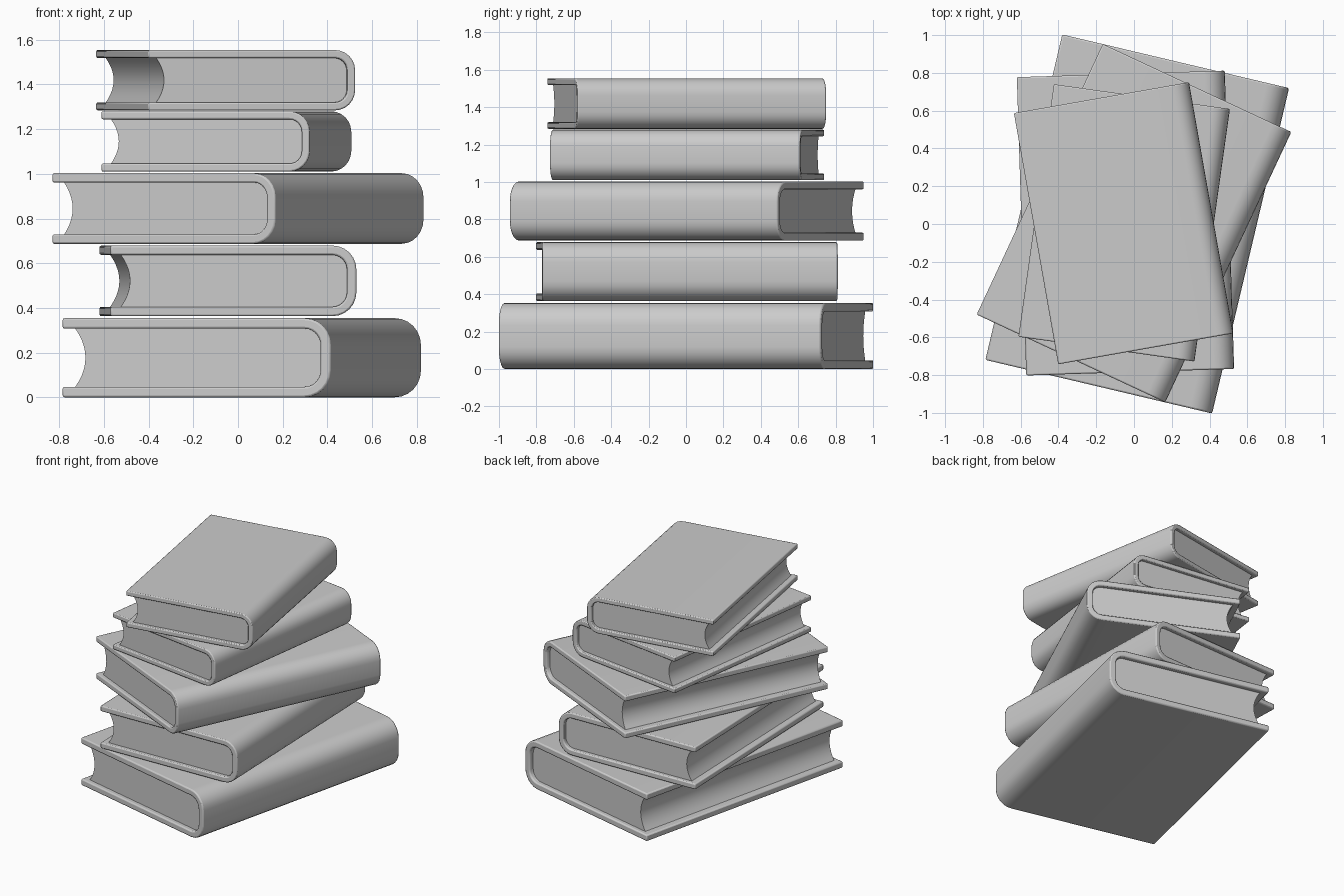
import bpy, bmesh
from math import sin, cos, pi, radians

if "Cube" in bpy.data.objects:
    bpy.data.objects.remove(bpy.data.objects["Cube"])

# One book of unit length; every book is a scaled copy of it
W, H, T = 0.697, 0.2, 0.0265      # width, thickness, cover board
R_OUT, SEG = 0.068, 6             # spine corner radius


def spine_arc(inset, x_max, h, r):
    """Bottom and top rounded corners on the spine side."""
    pts = []
    for z_c, a0 in ((inset + r, -pi / 2), (h - inset - r, 0)):
        for i in range(SEG + 1):
            a = a0 + i / SEG * pi / 2
            pts.append((x_max - r + r * cos(a), z_c + r * sin(a)))
    return pts


def extrude_profile(name, pts, length):
    bm = bmesh.new()
    face = bm.faces.new([bm.verts.new((x, -length / 2, z)) for x, z in pts])
    res = bmesh.ops.extrude_face_region(bm, geom=[face])
    verts = [v for v in res["geom"] if isinstance(v, bmesh.types.BMVert)]
    bmesh.ops.translate(bm, verts=verts, vec=(0, length, 0))
    bmesh.ops.recalc_face_normals(bm, faces=bm.faces)
    me = bpy.data.meshes.new(name)
    bm.to_mesh(me)
    bm.free()
    ob = bpy.data.objects.new(name, me)
    bpy.context.collection.objects.link(ob)
    return ob


def cover_profile():
    x0, x1 = -W / 2, W / 2
    outer = [(x0, 0)] + spine_arc(0, x1, H, R_OUT) + [(x0, H)]
    inner = [(x0, T)] + spine_arc(T, x1 - T, H, R_OUT - T) + [(x0, H - T)]
    return outer + inner[::-1]


def pages_profile():
    e = T - 0.001                 # tucked slightly into the cover
    pts = spine_arc(e, W / 2 - e, H, R_OUT - e)
    n = 10                        # hollow fore-edge, top to bottom
    for i in range(n + 1):
        t = 1 - 2 * i / n
        pts.append((-W / 2 + 0.029 + 0.027 * (1 - t * t), H / 2 + t * (H / 2 - e)))
    return pts


def book(name, size, x, y, z, angle):
    cover = extrude_profile(name + "_cover", cover_profile(), 1.0)
    pages = extrude_profile(name + "_pages", pages_profile(), 1.0 - 2 * 0.019)
    bev = cover.modifiers.new("soft_edges", 'BEVEL')
    bev.width, bev.segments = 0.005, 2
    bev.limit_method, bev.angle_limit = 'ANGLE', radians(50)
    for ob in (cover, pages):
        ob.scale = (size,) * 3
        ob.location = (x, y, z)
        ob.rotation_euler.z = radians(angle)
        bpy.ops.object.select_all(action='DESELECT')
        ob.select_set(True)
        bpy.context.view_layer.objects.active = ob
        bpy.ops.object.shade_smooth_by_angle(angle=radians(35))


# Stack from bottom to top: size, x, y, z, turn
stack = [
    (1.77, 0.017, 0.0, 0.0, -13.3),
    (1.58, -0.045, 0.005, 0.363, 1.8),
    (1.58, 0.0, 0.004, 0.687, -25.0),
    (1.35, -0.052, 0.006, 1.01, -8.0),
    (1.35, -0.055, 0.004, 1.284, 10.0),
]
for i, spec in enumerate(stack, 1):
    book(f"book_{i}", *spec)
